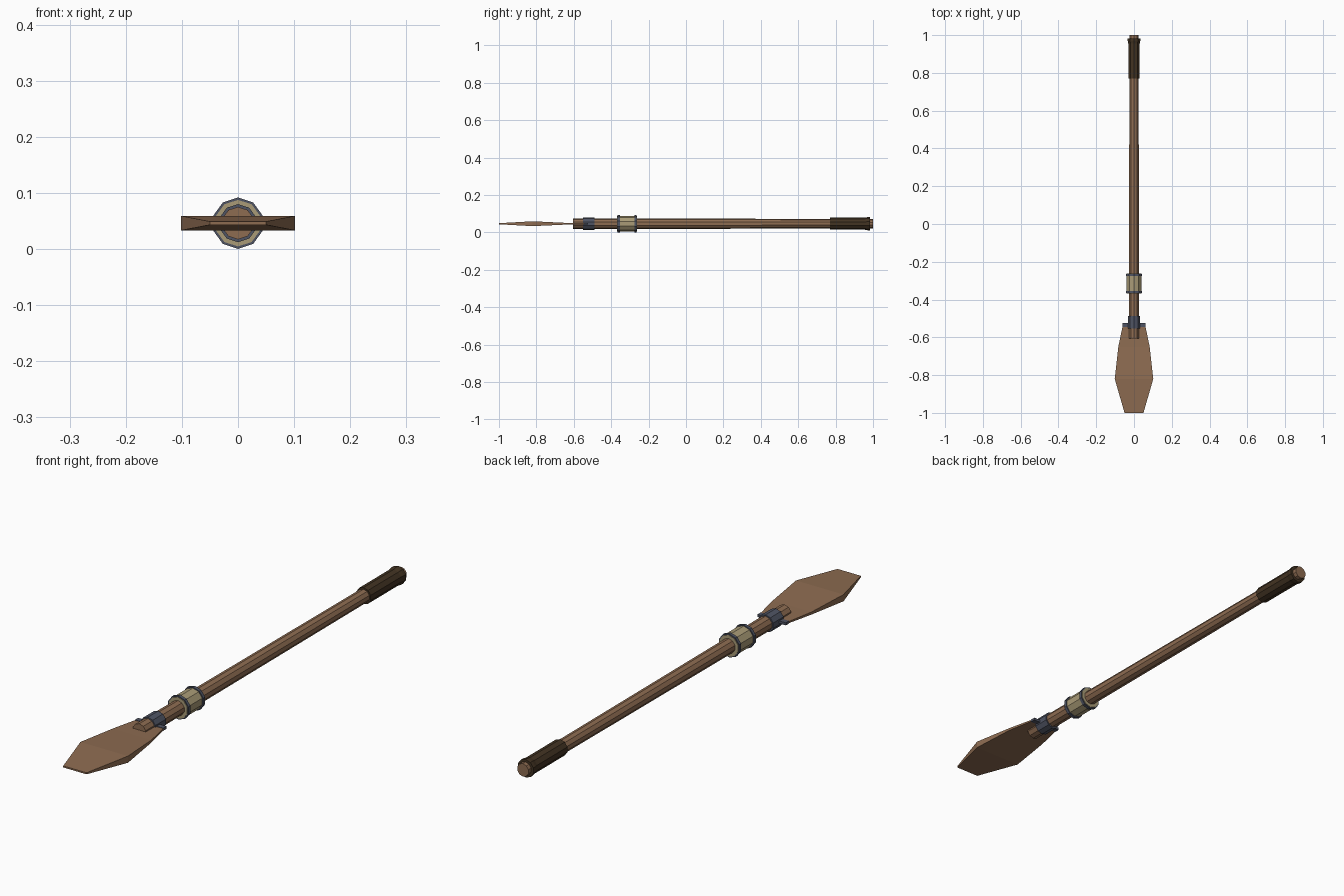
import bpy, bmesh, math

if "Cube" in bpy.data.objects:
    bpy.data.objects.remove(bpy.data.objects["Cube"])

CZ = 0.046   # height of the oar axis
SIDES = 10


def material(name, rgb):
    m = bpy.data.materials.new(name)
    m.diffuse_color = (*rgb, 1)
    m.use_nodes = True
    m.node_tree.nodes["Principled BSDF"].inputs["Base Color"].default_value = m.diffuse_color
    return m


wood = material("warm wood", (0.27, 0.15, 0.083))
leather = material("dark leather", (0.055, 0.033, 0.016))
tan = material("tan wrap", (0.40, 0.33, 0.185))
metal = material("blue grey metal", (0.078, 0.088, 0.125))


def loft(name, rings, mat):
    """Bridge matching rings of points and cap both ends."""
    bm = bmesh.new()
    loops = [[bm.verts.new(p) for p in ring] for ring in rings]
    n = len(loops[0])
    for a, b in zip(loops, loops[1:]):
        for i in range(n):
            j = (i + 1) % n
            bm.faces.new((a[i], a[j], b[j], b[i]))
    bm.faces.new(loops[0])
    bm.faces.new(loops[-1])
    bmesh.ops.recalc_face_normals(bm, faces=bm.faces)
    me = bpy.data.meshes.new(name)
    bm.to_mesh(me)
    bm.free()
    me.materials.append(mat)
    ob = bpy.data.objects.new(name, me)
    bpy.context.collection.objects.link(ob)
    return ob


def turned(name, profile, mat):
    """Round part along y from (y, radius) pairs, with a corner on top."""
    angles = [math.pi / 2 + math.tau * i / SIDES for i in range(SIDES)]
    return loft(name, [[(r * math.cos(a), y, CZ + r * math.sin(a)) for a in angles]
                       for y, r in profile], mat)


def slab(name, stations, mat):
    """Flat part along y from (y, half width, half thickness)."""
    return loft(name, [[(sx * w, y, CZ + sz * t) for sx, sz in
                        ((-1, -1), (1, -1), (1, 1), (-1, 1))]
                       for y, w, t in stations], mat)


# Shaft and grip
turned("shaft", [(-0.605, 0.029), (1.0, 0.025)], wood)
turned("grip", [(0.77, 0.032), (0.955, 0.032), (0.97, 0.035), (0.983, 0.035)], leather)

# Wrapped collar with a metal ring at each end
turned("collar", [(-0.368, 0.0415), (-0.262, 0.0415)], tan)
for label, y in (("front", -0.36), ("back", -0.27)):
    turned("collar_ring_" + label, [(y - 0.006, 0.0458), (y + 0.006, 0.0458)], metal)

# Metal band and plate where the blade meets the shaft
turned("blade_band", [(-0.552, 0.034), (-0.488, 0.034)], metal)
slab("blade_end_plate", [(-0.545, 0.061, 0.005), (-0.525, 0.061, 0.005)], metal)

# Blade
slab("blade", [(-1.0, 0.05, 0.003), (-0.82, 0.102, 0.013),
               (-0.65, 0.083, 0.005), (-0.53, 0.058, 0.003)], wood)
